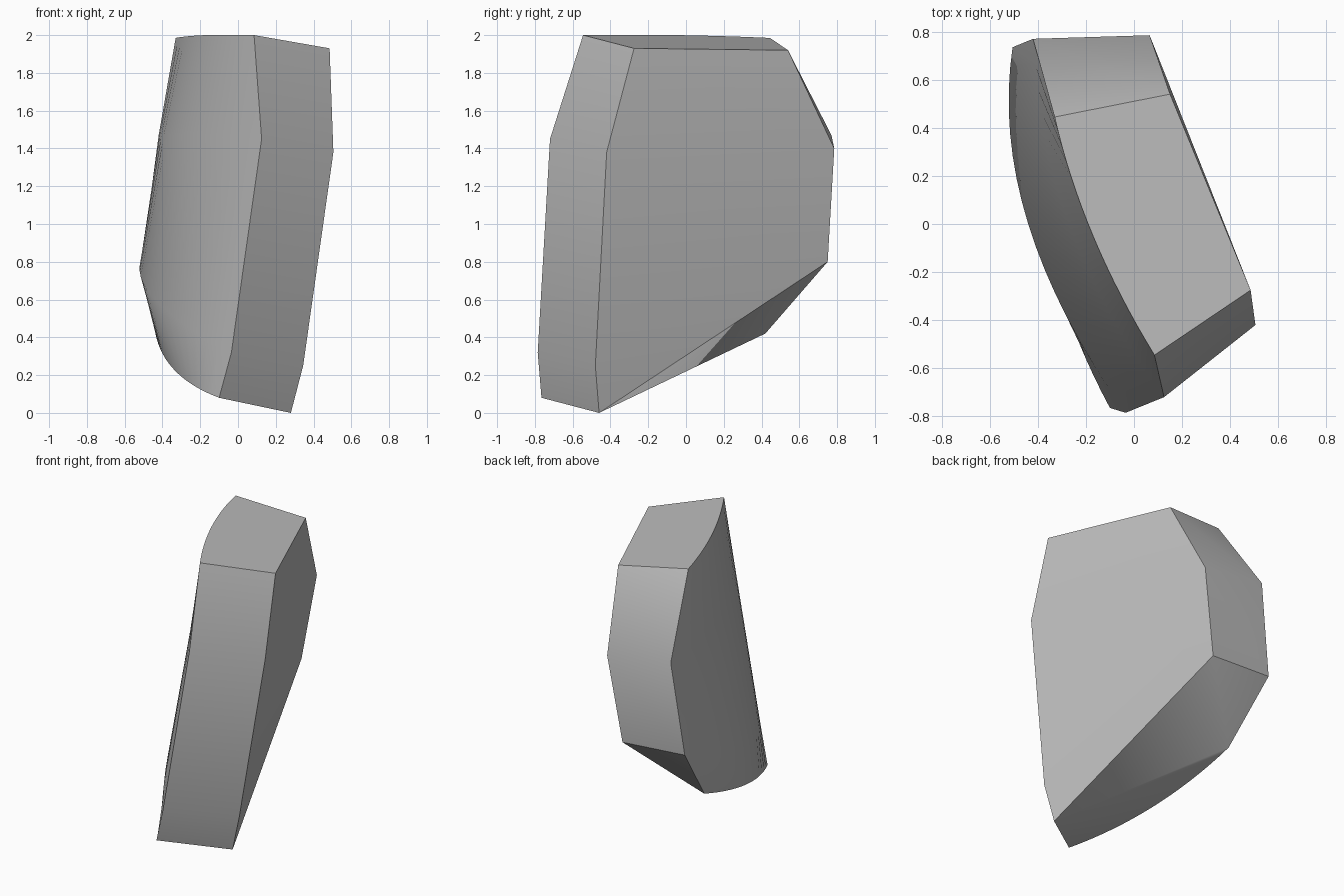
import bpy, bmesh, math
from mathutils import Vector

cube = bpy.data.objects.get("Cube")
if cube:
    bpy.data.objects.remove(cube, do_unlink=True)

grey = bpy.data.materials.new("stone_grey")
grey.use_nodes = True
colour = (0.5, 0.5, 0.5, 1)
grey.diffuse_color = colour
grey.node_tree.nodes["Principled BSDF"].inputs["Base Color"].default_value = colour

STEPS = 16


def arc(start, middle, end):
    """Points of a shallow curve that passes through three points."""
    a, m, b = Vector(start), Vector(middle), Vector(end)
    control = 2 * m - (a + b) / 2
    ts = [i / STEPS for i in range(STEPS + 1)]
    return [a * (1 - t) ** 2 + control * 2 * t * (1 - t) + b * t * t for t in ts]


# Curved side: front to back arcs, from the top down
arcs = [
    arc((.085, -.545, 2.0), (-.17, -.05, 2.0), (-.33, .445, 1.985)),
    arc((.125, -.72, 1.45), (-.27, 0, 1.47), (-.42, .77, 1.47)),
    arc((-.035, -.785, .32), (-.44, 0, .6), (-.505, .735, .83)),
    arc((-.1, -.765, .08), (-.33, -.2, .22), (-.437, .42, .42)),
]
# Flat side: front and back corners, from the top down, ending in one tip
flat_front = [(.485, -.275, 1.93), (.505, -.42, 1.38), (.345, -.48, .25)]
flat_back = [(.15, .54, 1.92), (.065, .785, 1.4), (-.03, .75, .8)]
tip_point = (.28, -.46, 0)

bm = bmesh.new()
rows = [[bm.verts.new(p) for p in row] for row in arcs]
front = [bm.verts.new(p) for p in flat_front]
back = [bm.verts.new(p) for p in flat_back]
tip = bm.verts.new(tip_point)
face = bm.faces.new

# Curved skin
for upper, lower in zip(rows, rows[1:]):
    for i in range(STEPS):
        face((upper[i], upper[i + 1], lower[i + 1], lower[i]))

# Front and back edge strips and flat side
front_column = front + [tip]
for i in range(3):
    face((rows[i][0], rows[i + 1][0], front_column[i + 1], front_column[i]))
for i in range(2):
    face((front[i], front[i + 1], back[i + 1], back[i]))
face((front[2], tip, back[2]))
face((back[0], back[1], rows[1][-1]))
face((back[0], rows[1][-1], rows[0][-1]))
face((back[1], back[2], rows[2][-1], rows[1][-1]))

# Top cap and underside
face([front[0], back[0]] + rows[0][::-1])
face((back[2], rows[3][-1], rows[2][-1]))
face((tip, rows[3][-1], back[2]))
for i in range(STEPS):
    face((tip, rows[3][i], rows[3][i + 1]))

bmesh.ops.recalc_face_normals(bm, faces=bm.faces)
mesh = bpy.data.meshes.new("stone_chip")
bm.to_mesh(mesh)
bm.free()
mesh.materials.append(grey)
chip = bpy.data.objects.new("stone_chip", mesh)
bpy.context.collection.objects.link(chip)
bpy.context.view_layer.objects.active = chip
chip.select_set(True)
bpy.ops.object.shade_smooth_by_angle(angle=math.radians(30))
